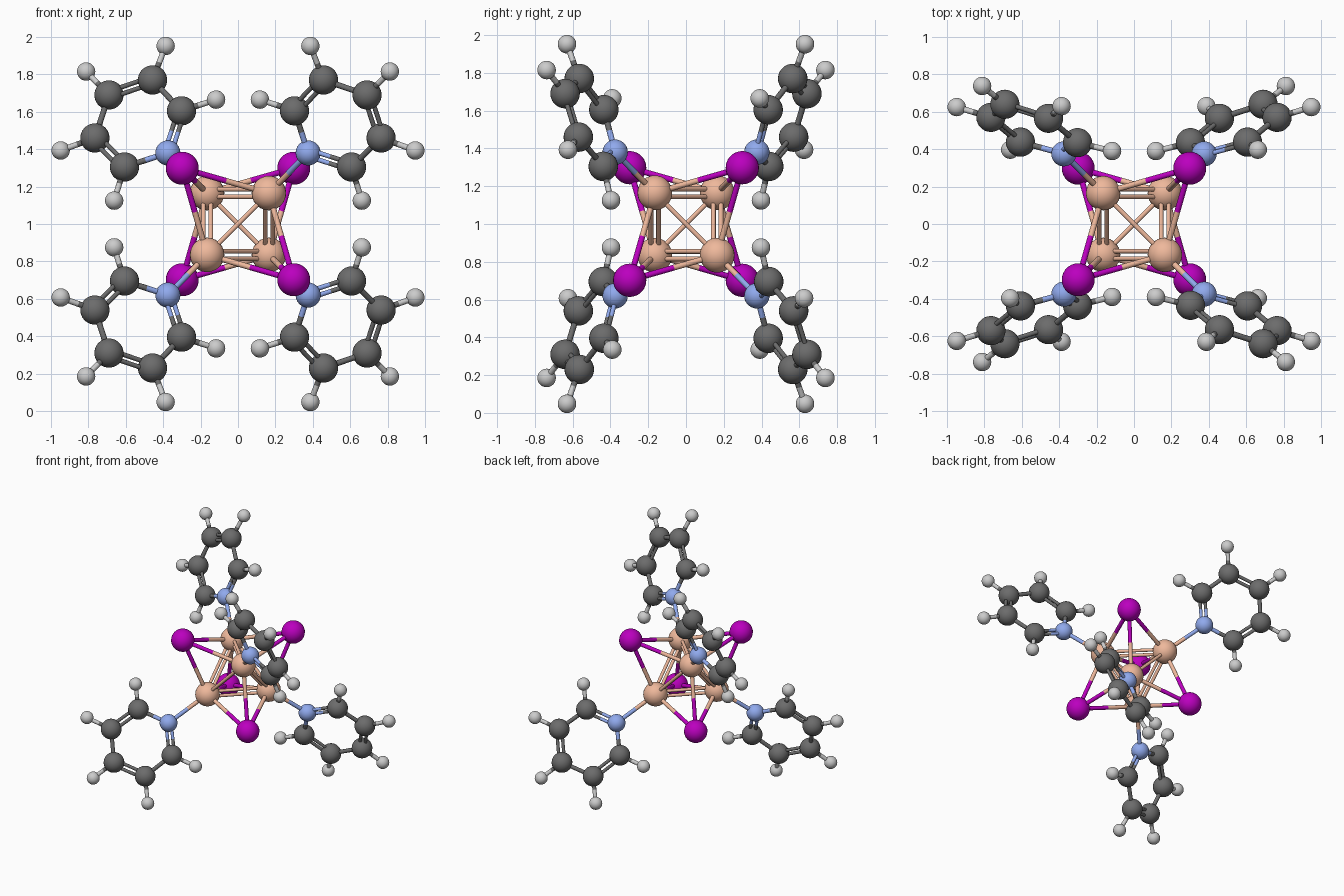
import bpy, bmesh
from mathutils import Vector, Matrix

if "Cube" in bpy.data.objects:
    bpy.data.objects.remove(bpy.data.objects["Cube"])

COLORS = {
    "copper": (0.86, 0.48, 0.33, 1), "iodine": (0.50, 0.0, 0.52, 1),
    "nitrogen": (0.28, 0.40, 0.85, 1), "carbon": (0.15, 0.15, 0.15, 1),
    "hydrogen": (0.55, 0.55, 0.55, 1),
}
RADIUS = {"copper": 0.092, "iodine": 0.088, "nitrogen": 0.067,
          "carbon": 0.078, "hydrogen": 0.049}
MATS = {}
for key, col in COLORS.items():
    MATS[key] = bpy.data.materials.new(key)
    MATS[key].diffuse_color = col
MID = Vector((0, 0, 1))
parts = {}


def part(name, element):
    return parts.setdefault((name, element), bmesh.new())


def atom(name, element, p):
    bmesh.ops.create_uvsphere(part(name, element), u_segments=28, v_segments=18,
                              radius=RADIUS[element], matrix=Matrix.Translation(p))


def rod(name, element, a, b, r):
    d = b - a
    m = Matrix.Translation((a + b) / 2) @ d.to_track_quat('Z', 'Y').to_matrix().to_4x4()
    bmesh.ops.create_cone(part(name, element), cap_ends=True, segments=16,
                          radius1=r, radius2=r, depth=d.length, matrix=m)


def bond(name, ea, a, eb, b, side=None):
    """Two-colour bond; a side vector makes it a double bond."""
    offsets = [Vector()] if side is None else [side * 0.02, side * -0.02]
    r = 0.0155 if side is None else 0.0125
    m = (a + b) / 2
    for o in offsets:
        rod(name, ea, a + o, m + o, r)
        rod(name, eb, m + o, b + o, r)


# Core: interlocked copper and iodine tetrahedra
signs = [Vector((1, -1, 1)), Vector((-1, 1, 1)), Vector((-1, -1, -1)), Vector((1, 1, -1))]
coppers = [MID + s * 0.165 for s in signs]
iodines = [MID - s * 0.298 for s in signs]
for i in range(4):
    atom("copper_atoms", "copper", coppers[i])
    atom("iodine_atoms", "iodine", iodines[i])
    for j in range(4):
        if i != j:
            bond("core_bonds", "copper", coppers[i], "iodine", iodines[j])
        if i < j:
            d = coppers[i] - coppers[j]
            side = Vector([1 if abs(c) < 1e-4 else 0 for c in d])
            bond("copper_bonds", "copper", coppers[i], "copper", coppers[j], side)

# One six-membered ring, nitrogen first, then its hydrogens
RING = [(0.375, -0.375, 1.38), (0.302, -0.435, 1.605), (0.457, -0.565, 1.77),
        (0.69, -0.64, 1.69), (0.765, -0.57, 1.46), (0.607, -0.438, 1.305)]
HYD = [(0.117, -0.39, 1.665), (0.387, -0.63, 1.952), (0.812, -0.738, 1.815),
       (0.948, -0.625, 1.393), (0.662, -0.397, 1.125)]

# Rings repeated by half turns about the three axes
for k, turn in enumerate([(1, 1, 1), (-1, -1, 1), (-1, 1, -1), (1, -1, -1)]):
    def place(p):
        v = Vector(p) - MID
        return MID + Vector([v[n] * turn[n] for n in range(3)])
    name = f"ring_{k + 1}"
    ring = [place(p) for p in RING]
    hyd = [place(p) for p in HYD]
    kinds = ["nitrogen"] + ["carbon"] * 5
    centre = sum(ring, Vector()) / 6
    phase = 1 if turn[0] > 0 else 0
    for n in range(6):
        m = (n + 1) % 6
        atom(name + "_atoms", kinds[n], ring[n])
        side = None
        if n % 2 == phase:
            d = (ring[m] - ring[n]).normalized()
            out = (ring[m] + ring[n]) / 2 - centre
            side = (out - d * out.dot(d)).normalized()
        bond(name + "_bonds", kinds[n], ring[n], kinds[m], ring[m], side)
        if n:
            atom(name + "_atoms", "hydrogen", hyd[n - 1])
            bond(name + "_bonds", "carbon", ring[n], "hydrogen", hyd[n - 1])
    cu = min(coppers, key=lambda c: (c - ring[0]).length)
    bond(name + "_link", "copper", cu, "nitrogen", ring[0])

# Turn each collected part into a smooth-shaded object
for (name, element), bm in parts.items():
    label = name if element in name else f"{name}_{element}"
    mesh = bpy.data.meshes.new(label)
    bm.to_mesh(mesh)
    bm.free()
    mesh.materials.append(MATS[element])
    ob = bpy.data.objects.new(label, mesh)
    bpy.context.collection.objects.link(ob)
    bpy.ops.object.select_all(action='DESELECT')
    ob.select_set(True)
    bpy.context.view_layer.objects.active = ob
    bpy.ops.object.shade_smooth_by_angle()

for m in bpy.data.materials:
    if m.users and not m.is_grease_pencil:
        m.use_nodes = True
        m.node_tree.nodes["Principled BSDF"].inputs["Base Color"].default_value = m.diffuse_color
